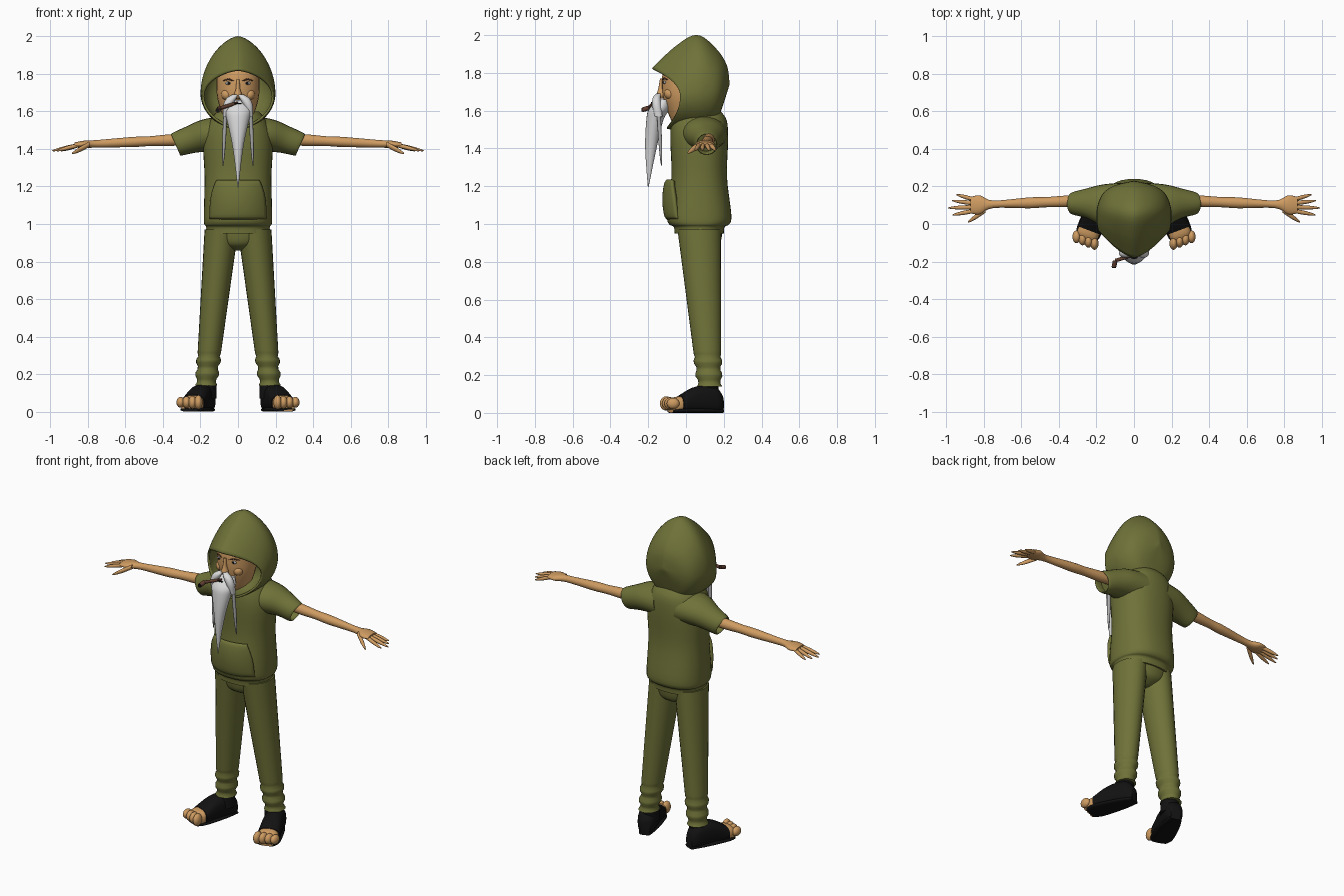
import bpy, bmesh
from math import sin, cos, pi, sqrt, copysign, radians
from mathutils import Vector

cube = bpy.data.objects.get("Cube")
if cube:
    bpy.data.objects.remove(cube)

X, Y, Z = Vector((1, 0, 0)), Vector((0, 1, 0)), Vector((0, 0, 1))
parts = []


def material(name, *colour):
    mat = bpy.data.materials.new(name)
    mat.use_nodes = True
    mat.diffuse_color = (*colour, 1)
    shader = mat.node_tree.nodes["Principled BSDF"]
    shader.inputs["Base Color"].default_value = (*colour, 1)
    shader.inputs["Roughness"].default_value = .8
    return mat


green = material("olive cloth", .16, .17, .04)
skin = material("skin", .62, .33, .12)
white = material("white hair", .7, .7, .7)
grey = material("grey hair", .4, .4, .4)
black = material("black shoe", .006, .006, .006)
brown = material("pipe brown", .12, .05, .03)


def spline(points, steps):
    """Smooth run of points through the given ones."""
    knots = [Vector(p) for p in points]
    last = len(knots) - 1
    out = []
    for i in range(last):
        a, b, c, d = (knots[max(0, min(last, i + k))] for k in (-1, 0, 1, 2))
        for s in range(steps):
            t = s / steps
            out.append(b + (c - a) * (t / 2) + (a * 2 - b * 5 + c * 4 - d) * (t * t / 2)
                       + (b * 3 - a - c * 3 + d) * (t ** 3 / 2))
    return out + [knots[last]]


def finish(name, bm, mat, mirror, thickness=0):
    mesh = bpy.data.meshes.new(name)
    bm.to_mesh(mesh)
    bm.free()
    mesh.materials.append(mat)
    obj = bpy.data.objects.new(name, mesh)
    bpy.context.collection.objects.link(obj)
    if thickness:
        solid = obj.modifiers.new("thickness", "SOLIDIFY")
        solid.thickness, solid.offset = thickness, 0
    if mirror:
        obj.modifiers.new("mirror", "MIRROR")
    parts.append(obj)


def join_rings(name, rings, mat, mirror=False, caps=False, closed=True, thickness=0):
    """Bridge rings of points into one surface."""
    bm = bmesh.new()
    rows = [[bm.verts.new(p) for p in ring] for ring in rings]
    count = len(rows[0])
    for low, high in zip(rows, rows[1:]):
        for i in range(count if closed else count - 1):
            j = (i + 1) % count
            bm.faces.new((low[i], low[j], high[j], high[i]))
    if caps:
        bm.faces.new(rows[0])
        bm.faces.new(rows[-1])
    bmesh.ops.remove_doubles(bm, verts=bm.verts, dist=.0002)
    bmesh.ops.recalc_face_normals(bm, faces=bm.faces)
    finish(name, bm, mat, mirror, thickness)


def loft(name, rows, mat, u=X, v=Y, mirror=False, sides=24, steps=4, power=1, tilt=0):
    """Rows hold a centre and two radii; rings lie along u and v."""
    rings = []
    for x, y, z, wide, deep in spline(rows, steps):
        ring = []
        for k in range(sides):
            angle = 2 * pi * k / sides
            c, s = (copysign(abs(f) ** power, f) for f in (cos(angle), sin(angle)))
            p = Vector((x + tilt * s, y, z)) + u * (wide * c) + v * (deep * s)
            p.z = max(p.z, 0)
            ring.append(p)
        rings.append(ring)
    join_rings(name, rings, mat, mirror, caps=True)


def upright(name, y, rows, mat, **options):
    """Central part from rows of height, half width and half depth."""
    loft(name, [(0, y, z, wide, deep) for z, wide, deep in rows], mat, **options)


def tube(name, start, end, radius, mat, u, v, mirror=True, tip=.2):
    """Round limb that narrows near its end."""
    a, b = Vector(start), Vector(end)
    rows = [(*a.lerp(b, t), radius * f, radius * f)
            for t, f in ((0, 1), (.5, 1), (.85, (1 + tip) / 2), (1, tip))]
    loft(name, rows, mat, u, v, mirror, sides=12)


def ball(name, centre, size, mat, mirror=True):
    bm = bmesh.new()
    bmesh.ops.create_uvsphere(bm, u_segments=16, v_segments=10, radius=1)
    bmesh.ops.scale(bm, vec=size, verts=bm.verts)
    bmesh.ops.translate(bm, vec=centre, verts=bm.verts)
    finish(name, bm, mat, mirror)


# Hoodie body with gathered hem
upright("hoodie_body", .07, [
    (.95, .166, .13), (.985, .17, .135), (1, .18, .16), (1.05, .182, .17), (1.25, .178, .147),
    (1.45, .185, .153), (1.55, .15, .145), (1.6, .11, .11)], green, sides=40, power=.86)

# Short sleeves with hollow cuffs
loft("sleeve", [
    (.07, .09, 1.475, .13, .1), (.17, .1, 1.47, .11, .085), (.25, .11, 1.45, .08, .07),
    (.325, .11, 1.425, .06, .06), (.327, .11, 1.425, .05, .05), (.29, .11, 1.435, .05, .05)],
    green, Y, Z, True, tilt=.024)

# Front pocket wrapped around the belly
pocket = []
for row in range(17):
    t = row / 16
    half = .145 - .035 * t ** 3
    reach = .165 + .02 * sqrt(sin(pi * t))
    pocket.append([(half * s, .07 - reach * sqrt(1 - (half * s / .19) ** 2), 1.03 + .2 * t)
                   for s in (k / 10 - 1 for k in range(21))])
join_rings("front_pocket", pocket, green, closed=False, thickness=.02)

# Hood: loops from face opening to back, each given by the
# y then z of its top, side and bottom, and its half width
hood = []
for y_top, y_side, y_low, z_top, z_side, z_low, half in spline([
        (-.175, -.03, -.1, 1.82, 1.68, 1.51, .186), (-.06, .02, -.03, 1.93, 1.69, 1.5, .193),
        (.055, .09, .09, 1.995, 1.7, 1.5, .19), (.15, .16, .15, 1.93, 1.71, 1.53, .16),
        (.21, .2, .18, 1.84, 1.73, 1.6, .1), (.225, .225, .225, 1.74, 1.74, 1.74, 0)], 5):
    loop = []
    for k in range(48):
        c, s = cos(2 * pi * k / 48), sin(2 * pi * k / 48)
        y_end, z_end = (y_top, z_top) if c > 0 else (y_low, z_low)
        loop.append((half * copysign(abs(s) ** 1.3, s), y_end * c * c + y_side * s * s,
                     z_side + (z_end - z_side) * abs(c)))
    hood.append(loop)
join_rings("hood", hood, green, thickness=.012)

# Trousers with bunched cuffs
upright("trouser_hips", .075, [(.86, .03, .05), (.89, .12, .1), (.94, .167, .116),
                               (1, .166, .12)], green)
hip, cuff = Vector((.088, .07, .97, .09, .115)), Vector((.17, .125, .14, .055, .062))
leg = []
for k in range(49):
    row = hip.lerp(cuff, k / 48)
    if row.z < .31:
        fold = .007 * cos(90 * (row.z - .27))
        row += Vector((0, 0, 0, fold, fold))
    leg.append(row)
loft("trouser_leg", leg, green, mirror=True, steps=1)

# Open-toed shoes, turned outward
heel, ahead, across = Vector((.155, .19, 0)), Vector((.35, -.936, 0)), Vector((.936, .35, 0))


def foot_part(name, rows, mat):
    """Rows hold distance from the heel, half width and height."""
    loft(name, [(*(heel + ahead * far + Z * tall / 2), wide, tall / 2)
                for far, wide, tall in rows], mat, across, Z, True, power=.75)


foot_part("shoe", [(0, .03, .09), (.03, .05, .13), (.08, .056, .145), (.16, .06, .135),
                   (.24, .066, .09)], black)
foot_part("shoe_sole", [(0, .035, .02), (.1, .058, .025), (.24, .068, .025),
                        (.29, .05, .02)], black)
foot_part("forefoot", [(.2, .055, .09), (.26, .06, .085), (.29, .05, .07)], skin)
ankle = (.167, .12, .18)
tube("ankle", (.167, .115, .08), ankle, .044, skin, X, Y, tip=1)
tube("shoe_collar", (.167, .115, .07), (.167, .12, .145), .053, black, X, Y, tip=1)
for k in range(4):
    spot = heel + ahead * .295 + across * (.034 * (k - 1.5)) + Z * .05
    ball("toe", spot, (.022, .034, .038 - .003 * k), skin)

# Thin bare arms ending in broad palms
loft("arm", [(x, .135 - .04 * x, 1.465 - .05 * x, wide, tall) for x, wide, tall in (
    (.24, .03, .03), (.36, .031, .031), (.47, .027, .026), (.56, .029, .027), (.75, .02, .02),
    (.82, .05, .02), (.87, .044, .013))], skin, Y, Z, True)

# Four fanned fingers and a thumb
for k in range(4):
    knuckle = Vector((.85, .07 + .02 * k, 1.42))
    turn = .15 * (k - 1.2)
    length = .14 - .02 * abs(k - 1)
    tip = knuckle + X * (length * cos(turn)) + Y * (length * sin(turn)) - Z * .03
    tube("finger", knuckle, tip, .011, skin, Y, Z)
tube("thumb", (.79, .075, 1.425), (.885, .01, 1.375), .014, skin, Y, Z)

# Head and face
upright("head", -.01, [(1.53, .06, .06), (1.6, .09, .09), (1.67, .11, .112), (1.74, .115, .118),
                       (1.81, .108, .11), (1.88, .06, .07)], skin)
upright("nose", -.13, [(1.77, .008, .008), (1.72, .012, .016), (1.685, .022, .025),
                       (1.665, .012, .012)], skin)
ball("cheek", (.06, -.085, 1.69), (.03, .03, .03), skin)
ball("eye", (.05, -.112, 1.75), (.017, .009, .009), grey)
ball("pupil", (.05, -.12, 1.75), (.007, .004, .007), black)
for end in ((.022, -.126, 1.762), (.08, -.097, 1.764)):
    tube("eyebrow", (.05, -.116, 1.772), end, .004, brown, Y, Z)

# Long pointed beard and drooping moustache
loft("beard", [(0, -.115, 1.66, .055, .03), (0, -.14, 1.61, .073, .055),
               (0, -.165, 1.55, .058, .045), (0, -.186, 1.4, .027, .03),
               (0, -.2, 1.195, .002, .002)], white)
loft("moustache", [(.014, -.145, 1.69, .014, .012), (.035, -.155, 1.67, .026, .02),
                   (.055, -.155, 1.63, .024, .024), (.07, -.145, 1.57, .01, .02)],
     white, mirror=True)
tube("moustache_strand", (.067, -.145, 1.6), (.08, -.13, 1.31), .01, grey, X, Y)

# Curved pipe in the corner of the mouth
ball("mouth", (0, -.178, 1.642), (.02, .008, .004), black, False)
bend = Vector((-.1, -.195, 1.615))
bowl = bend + Vector((-.007, -.035, -.01))
tube("pipe_stem", bend, (0, -.165, 1.647), .01, brown, Y, Z, False, tip=.6)
tube("pipe_bowl", bend, bowl, .013, brown, X, Z, False, tip=1)
tube("pipe_ember", bowl, bowl - Y * .005, .01, black, X, Z, False, tip=1)

# Smooth shading with sharp rims
bpy.ops.object.select_all(action="DESELECT")
for obj in parts:
    obj.select_set(True)
bpy.context.view_layer.objects.active = parts[0]
bpy.ops.object.shade_smooth_by_angle(angle=radians(50))
